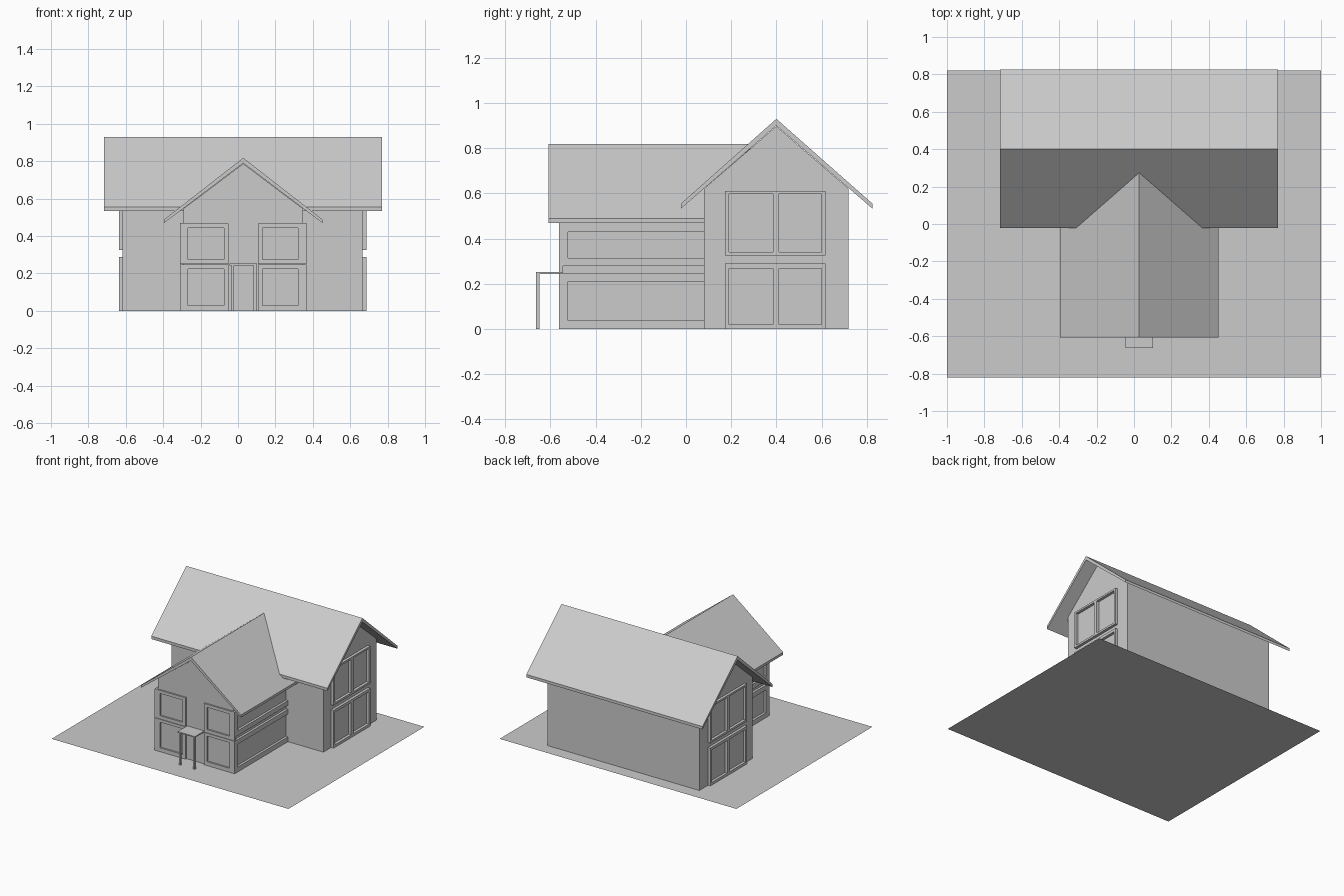
import bpy, bmesh

if "Cube" in bpy.data.objects:
    bpy.data.objects.remove(bpy.data.objects["Cube"])


def mesh_object(name, bm):
    bmesh.ops.recalc_face_normals(bm, faces=bm.faces)
    me = bpy.data.meshes.new(name)
    bm.to_mesh(me)
    bm.free()
    ob = bpy.data.objects.new(name, me)
    bpy.context.collection.objects.link(ob)
    return ob


def loft(name, a, b):
    """Closed prism between two matching outlines."""
    bm = bmesh.new()
    va = [bm.verts.new(p) for p in a]
    vb = [bm.verts.new(p) for p in b]
    n = len(a)
    bm.faces.new(va)
    bm.faces.new(vb[::-1])
    for i in range(n):
        j = (i + 1) % n
        bm.faces.new((va[i], va[j], vb[j], vb[i]))
    return mesh_object(name, bm)


def add_box(bm, x, y, z):
    vs = bmesh.ops.create_cube(bm, size=1)["verts"]
    for v in vs:
        for i, (lo, hi) in enumerate((x, y, z)):
            v.co[i] = lo if v.co[i] < 0 else hi


def boxes(name, items):
    bm = bmesh.new()
    for x, y, z in items:
        add_box(bm, x, y, z)
    return mesh_object(name, bm)


def window(name, side, depth, u, z, panes, pz):
    """Raised frame around open panes; side 'x' faces +-x, 'y' faces front."""
    rects = [(u, (z[0], pz[0])), (u, (pz[1], z[1]))]
    edges = [u[0]] + [e for p in panes for e in p] + [u[1]]
    for a, b in zip(edges[::2], edges[1::2]):
        if b - a > 0.001:
            rects.append(((a, b), pz))
    if side == 'x':
        return boxes(name, [(depth, r, h) for r, h in rects])
    return boxes(name, [(r, depth, h) for r, h in rects])


# Ground plate
bm = bmesh.new()
bmesh.ops.create_grid(bm, x_segments=1, y_segments=1, size=1)
bmesh.ops.scale(bm, vec=(1, 0.82, 1), verts=bm.verts)
mesh_object("ground_plate", bm)

# Main house walls and roof, ridge running along x
X0, X1 = -0.617, 0.665
wall = [(0.08, 0), (0.72, 0), (0.72, 0.621), (0.4, 0.897), (0.08, 0.621)]
loft("main_walls", [(X0, y, z) for y, z in wall], [(X1, y, z) for y, z in wall])
roof = [(-0.022, 0.555), (0.4, 0.93), (0.825, 0.555),
        (0.825, 0.533), (0.4, 0.9), (-0.022, 0.533)]
loft("main_roof", [(-0.717, y, z) for y, z in roof], [(0.771, y, z) for y, z in roof])

# Front wing walls and roof, ridge running along y and dying into the main roof
C = 0.028
wall = [(-0.32, 0), (0.32, 0), (0.32, 0.546), (0, 0.787), (-0.32, 0.546)]
loft("wing_walls", [(C + x, -0.55, z) for x, z in wall], [(C + x, 0.1, z) for x, z in wall])
roof = [(-0.423, 0.489), (0, 0.818), (0.423, 0.489),
        (0.423, 0.47), (0, 0.79), (-0.423, 0.47)]
loft("wing_roof", [(C + x, -0.608, z) for x, z in roof],
     [(C + x, 0.285 - 0.48 * abs(x), z) for x, z in roof])

# Two-pane windows on both gable ends of the main house
for tag, d in (("right", (X1 - 0.005, 0.686)), ("left", (-0.637, X0 + 0.005))):
    panes = [(0.19, 0.386), (0.412, 0.6)]
    window(f"main_{tag}_lower_window", 'x', d, (0.172, 0.617), (0, 0.289), panes, (0.02, 0.268))
    window(f"main_{tag}_upper_window", 'x', d, (0.172, 0.617), (0.326, 0.611), panes, (0.341, 0.597))

# Corner windows of the wing: square ones in front, long ones along the sides
for tag, s in (("right", 1), ("left", -1)):
    def mir(a, b):
        return tuple(sorted((C + s * a, C + s * b)))
    fu, fp = mir(0.078, 0.338), mir(0.104, 0.294)
    window(f"wing_{tag}_front_lower", 'y', (-0.562, -0.545), fu, (0, 0.247), [fp], (0.03, 0.225))
    window(f"wing_{tag}_front_upper", 'y', (-0.562, -0.545), fu, (0.25, 0.468), [fp], (0.275, 0.444))
    d = mir(0.315, 0.338)
    window(f"wing_{tag}_side_lower", 'x', d, (-0.561, 0.08), (0, 0.247), [(-0.522, 0.08)], (0.037, 0.211))
    window(f"wing_{tag}_side_upper", 'x', d, (-0.561, 0.08), (0.278, 0.47), [(-0.522, 0.08)], (0.314, 0.428))

# Entrance canopy on two thin posts
boxes("canopy", [((-0.045, 0.101), (-0.664, -0.55), (0.243, 0.252))])
boxes("canopy_posts", [((x, x + 0.014), (-0.663, -0.649), (0, 0.245))
                       for x in (-0.036, 0.084)])
